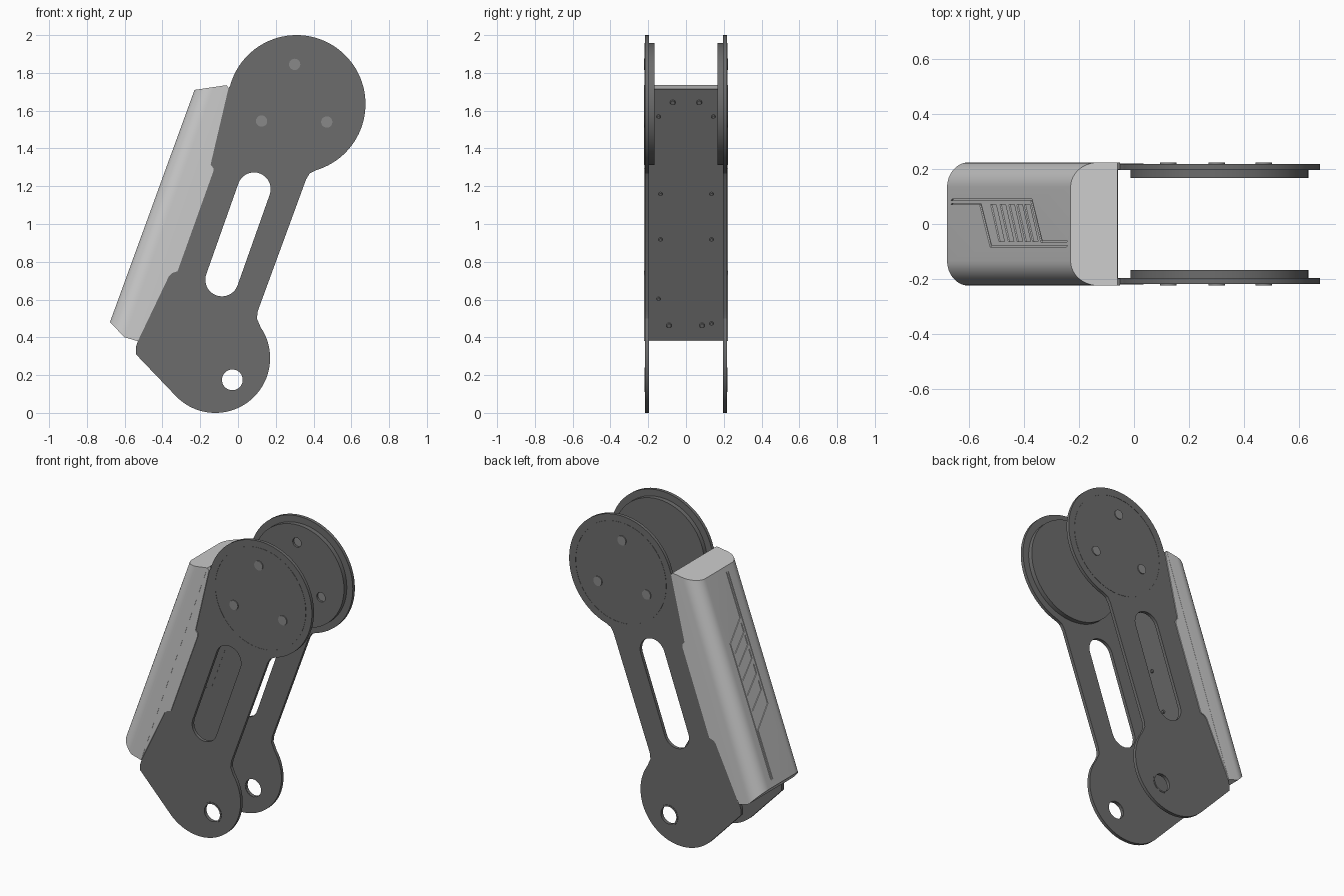
import bpy, bmesh
from math import cos, sin, radians, pi
from mathutils import Vector

if "Cube" in bpy.data.objects:
    bpy.data.objects.remove(bpy.data.objects["Cube"])


def grey(name, v):
    m = bpy.data.materials.new(name)
    m.diffuse_color = (v, v, v, 1)
    m.use_nodes = True
    m.node_tree.nodes["Principled BSDF"].inputs["Base Color"].default_value = m.diffuse_color
    return m


dark, mid, light = grey("dark_grey", .15), grey("mid_grey", .25), grey("light_grey", .55)


def arc(cx, cz, r, a0, a1, n):
    return [(cx + r * cos(radians(a0 + (a1 - a0) * i / n)),
             cz + r * sin(radians(a0 + (a1 - a0) * i / n))) for i in range(n + 1)]


def circle(cx, cz, r, n=32):
    return arc(cx, cz, r, 0, 360, n)[:-1]


def activate(ob):
    bpy.ops.object.select_all(action='DESELECT')
    ob.select_set(True)
    bpy.context.view_layer.objects.active = ob


def smooth(ob):
    activate(ob)
    bpy.ops.object.shade_smooth_by_angle(angle=radians(30))


def slab(name, loops, y0, y1, mat=dark):
    """Flat x-z shape (outline plus holes) with thickness from y0 to y1."""
    cu = bpy.data.curves.new(name, 'CURVE')
    cu.dimensions, cu.fill_mode = '2D', 'BOTH'
    cu.extrude = abs(y1 - y0) / 2
    for pts in loops:
        sp = cu.splines.new('POLY')
        sp.points.add(len(pts) - 1)
        for p, (x, z) in zip(sp.points, pts):
            p.co = (x, z, 0, 1)
        sp.use_cyclic_u = True
    ob = bpy.data.objects.new(name, cu)
    bpy.context.collection.objects.link(ob)
    ob.rotation_euler.x = pi / 2
    ob.location.y = (y0 + y1) / 2
    activate(ob)
    bpy.ops.object.convert(target='MESH')
    ob = bpy.context.object
    bm = bmesh.new()
    bm.from_mesh(ob.data)
    bmesh.ops.remove_doubles(bm, verts=bm.verts, dist=1e-5)
    bmesh.ops.recalc_face_normals(bm, faces=bm.faces)
    bm.to_mesh(ob.data)
    bm.free()
    ob.data.materials.clear()
    ob.data.materials.append(mat)
    smooth(ob)
    return ob


def finish(name, bm, mat):
    bmesh.ops.recalc_face_normals(bm, faces=bm.faces)
    me = bpy.data.meshes.new(name)
    bm.to_mesh(me)
    bm.free()
    ob = bpy.data.objects.new(name, me)
    bpy.context.collection.objects.link(ob)
    me.materials.append(mat)
    return ob


# side plates, pivot discs, bolts, hole rims and cover flanges, both sides
back_edge = [(-.54, .35), (-.53, .38), (-.365, .725), (-.35, .74), (-.32, .75),
             (-.13, 1.28), (-.13, 1.295), (-.145, 1.315), (-.05, 1.72)]
outline = (arc(.31, 1.635, .365, 165, -74, 64)
           + [(.38, 1.268), (.36, 1.235), (.105, .54), (.1, .5)]
           + arc(-.12, .29, .29, 34, -135, 48) + [(-.54, .31)] + back_edge)
slot = arc(.085, 1.185, .088, 160, -20, 20) + arc(-.085, .705, .088, -20, -200, 20)
bolts = [(.3, 1.845), (.125, 1.545), (.47, 1.54)]
tab = back_edge[1:] + [(-.06, 1.735), (-.09, 1.73), (-.55, .385)]
for s, side in ((-1, "front"), (1, "back")):
    slab(side + "_plate", [outline, slot, circle(-.03, .175, .056)], s * .196, s * .217)
    bolt_holes = [circle(x, z, .03, 20) for x, z in bolts] if s > 0 else []
    slab(side + "_pivot_disc", [circle(.31, 1.635, .323, 64)] + bolt_holes,
         s * .167, s * .2165)
    slab(side + "_disc_ring", [circle(.31, 1.635, .323, 64), circle(.31, 1.635, .318, 64)],
         s * .21, s * .2185)
    slab(side + "_hole_rim", [circle(-.03, .175, .065), circle(-.03, .175, .055)],
         s * .2, s * .219)
    for i, (x, z) in enumerate(bolts):
        slab(f"{side}_bolt_{i}", [circle(x, z, .03, 20)], s * .18, s * .223, mid)
    slab(side + "_cover_flange", [tab], s * .2, s * .2225, light)
    slab(side + "_flange_lining", [tab], s * .195, s * .2)

# cover: rounded section lofted between a tilted top and a chamfered bottom
top_in, top_out = Vector((-.06, 0, 1.735)), Vector((-.23, 0, 1.71))
bot_in, bot_knee, bot_out = Vector((-.53, 0, .38)), Vector((-.6, 0, .4)), Vector((-.678, 0, .48))
KNEE, HALF, RY = .41, .2235, .09
samples = [(0, HALF), (KNEE, HALF)]
for i in range(1, 13):
    a = pi / 2 * i / 12
    samples.append((KNEE + (1 - KNEE) * sin(a), HALF - RY * (1 - cos(a))))
bm = bmesh.new()
rows = []
for t, h in samples:
    top = top_in.lerp(top_out, t)
    if t <= KNEE:
        bot = bot_in.lerp(bot_knee, t / KNEE)
    else:
        bot = bot_knee.lerp(bot_out, (t - KNEE) / (1 - KNEE))
    rows.append([bm.verts.new(p + Vector((0, y, 0)))
                 for p, y in ((bot, -h), (top, -h), (top, h), (bot, h))])
for a, b in zip(rows, rows[1:]):
    for i in range(4):
        j = (i + 1) % 4
        bm.faces.new((a[i], a[j], b[j], b[i]))
bm.faces.new(rows[0])
bm.faces.new(rows[-1])
cover = finish("cover", bm, light)

# engraved lines and vent slots on the cover's outer face
axis = top_out - bot_out
normal = Vector((-axis.z, 0, axis.x)).normalized()


def engrave(pts, depth=.005):
    """Cut one groove; pts are (x, y) as seen from the top."""
    bm = bmesh.new()
    ring = [bm.verts.new(bot_out + axis * ((x - bot_out.x) / axis.x)
                         + Vector((0, y, 0)) - normal * depth) for x, y in pts]
    base = bm.faces.new(ring)
    ext = bmesh.ops.extrude_face_region(bm, geom=[base], use_keep_orig=True)
    moved = [g for g in ext['geom'] if isinstance(g, bmesh.types.BMVert)]
    bmesh.ops.translate(bm, verts=moved, vec=normal * .02)
    cutter = finish("groove_cutter", bm, light)
    cutter.hide_render = True
    backup = cover.data.copy()
    mod = cover.modifiers.new("groove", 'BOOLEAN')
    mod.operation, mod.solver, mod.object = 'DIFFERENCE', 'EXACT', cutter
    activate(cover)
    bpy.ops.object.modifier_apply(modifier=mod.name)
    if len(cover.data.polygons) < len(backup.polygons):  # keep the plain cover
        cover.data = backup
    bpy.data.objects.remove(cutter)


def ribbon(pts, w=.005):
    return pts + [(x + w, y + w) for x, y in reversed(pts)]


engrave(ribbon([(-.665, .085), (-.375, .085), (-.338, -.067), (-.245, -.067)]))
engrave(ribbon([(-.665, .07), (-.56, .07), (-.522, -.083), (-.245, -.083)]))
for x in (-.52, -.486, -.454, -.425, -.398):
    engrave([(x, .07), (x + .02, .07), (x + .05, -.063), (x + .03, -.063)])
smooth(cover)

# dark inner panel behind the cover
p0, p1 = Vector((-.53, 0, .385)), Vector((-.062, 0, 1.715))
slab("inner_panel", [[(p0.x, p0.z), (p1.x, p1.z), (p1.x + .004, p1.z - .003),
                      (p0.x + .006, p0.z)]], -.2, .2)

# small screws on the inner panel
out = Vector((p1.z - p0.z, 0, p0.x - p1.x)).normalized()
screws = [(.07, 1.645, .016), (-.07, 1.645, .016), (.145, 1.57, .012), (-.145, 1.57, .012),
          (.135, 1.16, .012), (-.135, 1.16, .012), (.135, .92, .012), (-.135, .92, .012),
          (-.145, .605, .012), (-.09, .465, .016), (.085, .465, .016), (.135, .475, .012)]
bm = bmesh.new()
rot = out.to_track_quat('Z', 'Y').to_matrix().to_4x4()
for y, z, r in screws:
    m = rot.copy()
    m.translation = p0 + (p1 - p0) * ((z - p0.z) / (p1.z - p0.z)) + out * .008 + Vector((0, y, 0))
    bmesh.ops.create_cone(bm, cap_ends=True, segments=16, radius1=r, radius2=r * .7,
                          depth=.014, matrix=m)
smooth(finish("panel_screws", bm, dark))
